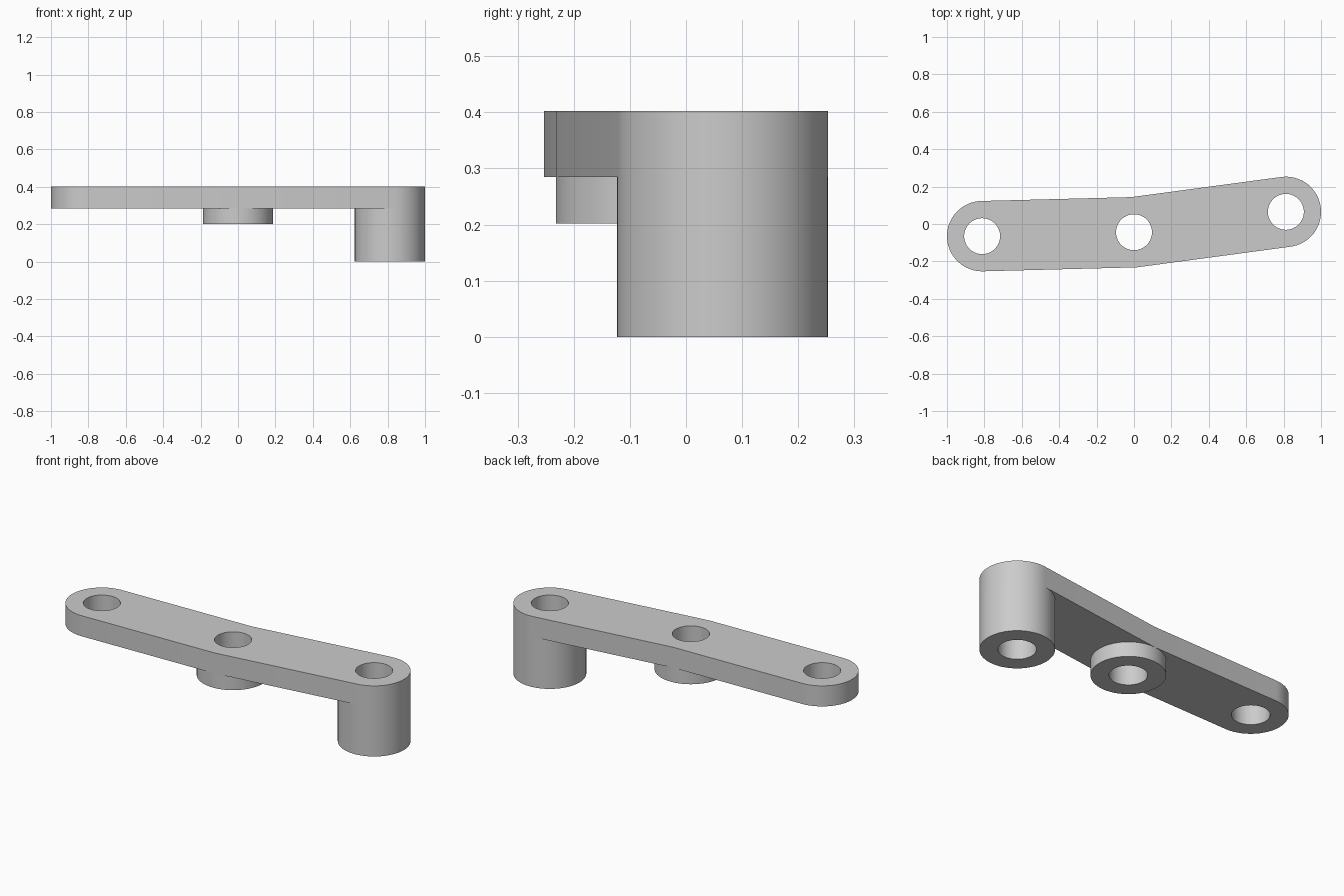
import bpy, bmesh, math
from mathutils import Vector

cube = bpy.data.objects.get("Cube")
if cube:
    bpy.data.objects.remove(cube, do_unlink=True)

# Main dimensions
TOP, UNDERSIDE = 0.402, 0.285
RADIUS, HOLE = 0.188, 0.096
SEGMENTS = 64
LEFT = Vector((0.812, 0.065))
MIDDLE = Vector((0, -0.044))
RIGHT = Vector((-0.812, -0.065))

grey = bpy.data.materials.new("plain_grey")
grey.use_nodes = True
grey.diffuse_color = (0.6, 0.6, 0.6, 1)
grey.node_tree.nodes["Principled BSDF"].inputs["Base Color"].default_value = (0.6, 0.6, 0.6, 1)


def arc(centre, radius, start, sweep, steps):
    angles = [start + sweep * i / steps for i in range(steps + 1)]
    return [centre + radius * Vector((math.cos(a), math.sin(a))) for a in angles]


def circle(centre, radius):
    return arc(centre, radius, 0, math.tau, SEGMENTS)[:-1]


def extruded(name, loops, bottom, top):
    """Fill an outline with holes and extrude it upwards."""
    bm = bmesh.new()
    for loop in loops:
        verts = [bm.verts.new((p.x, p.y, bottom)) for p in loop]
        for a, b in zip(verts, verts[1:] + verts[:1]):
            bm.edges.new((a, b))
    bmesh.ops.triangle_fill(bm, edges=bm.edges[:], use_beauty=True, normal=(0, 0, -1))
    grown = bmesh.ops.extrude_face_region(bm, geom=bm.faces[:], use_keep_orig=True)
    moved = [g for g in grown["geom"] if isinstance(g, bmesh.types.BMVert)]
    bmesh.ops.translate(bm, verts=moved, vec=(0, 0, top - bottom))
    bmesh.ops.recalc_face_normals(bm, faces=bm.faces[:])
    mesh = bpy.data.meshes.new(name)
    bm.to_mesh(mesh)
    bm.free()
    mesh.materials.append(grey)
    obj = bpy.data.objects.new(name, mesh)
    bpy.context.collection.objects.link(obj)
    bpy.ops.object.select_all(action="DESELECT")
    obj.select_set(True)
    bpy.context.view_layer.objects.active = obj
    bpy.ops.object.shade_smooth_by_angle(angle=math.radians(30))
    return obj


# Bent arm: rounded ends joined by two straight stretches with mitred corners
def heading(a, b):
    return math.atan2(b.y - a.y, b.x - a.x)


first, second = heading(RIGHT, MIDDLE), heading(MIDDLE, LEFT)
bend = (first + second) / 2 + math.pi / 2
mitre = Vector((math.cos(bend), math.sin(bend))) * RADIUS / math.cos((second - first) / 2)
outline = arc(RIGHT, RADIUS, first + math.pi / 2, math.pi, SEGMENTS // 2)
outline += [MIDDLE - mitre]
outline += arc(LEFT, RADIUS, second - math.pi / 2, math.pi, SEGMENTS // 2)
outline += [MIDDLE + mitre]
holes = [circle(c, HOLE) for c in (LEFT, MIDDLE, RIGHT)]
extruded("bent_arm", [outline] + holes, UNDERSIDE, TOP)

# Hollow bosses under the arm
for name, centre, bottom in (("left_tall_boss", LEFT, 0), ("middle_short_boss", MIDDLE, 0.202)):
    extruded(name, [circle(centre, RADIUS), circle(centre, HOLE)], bottom, UNDERSIDE)
